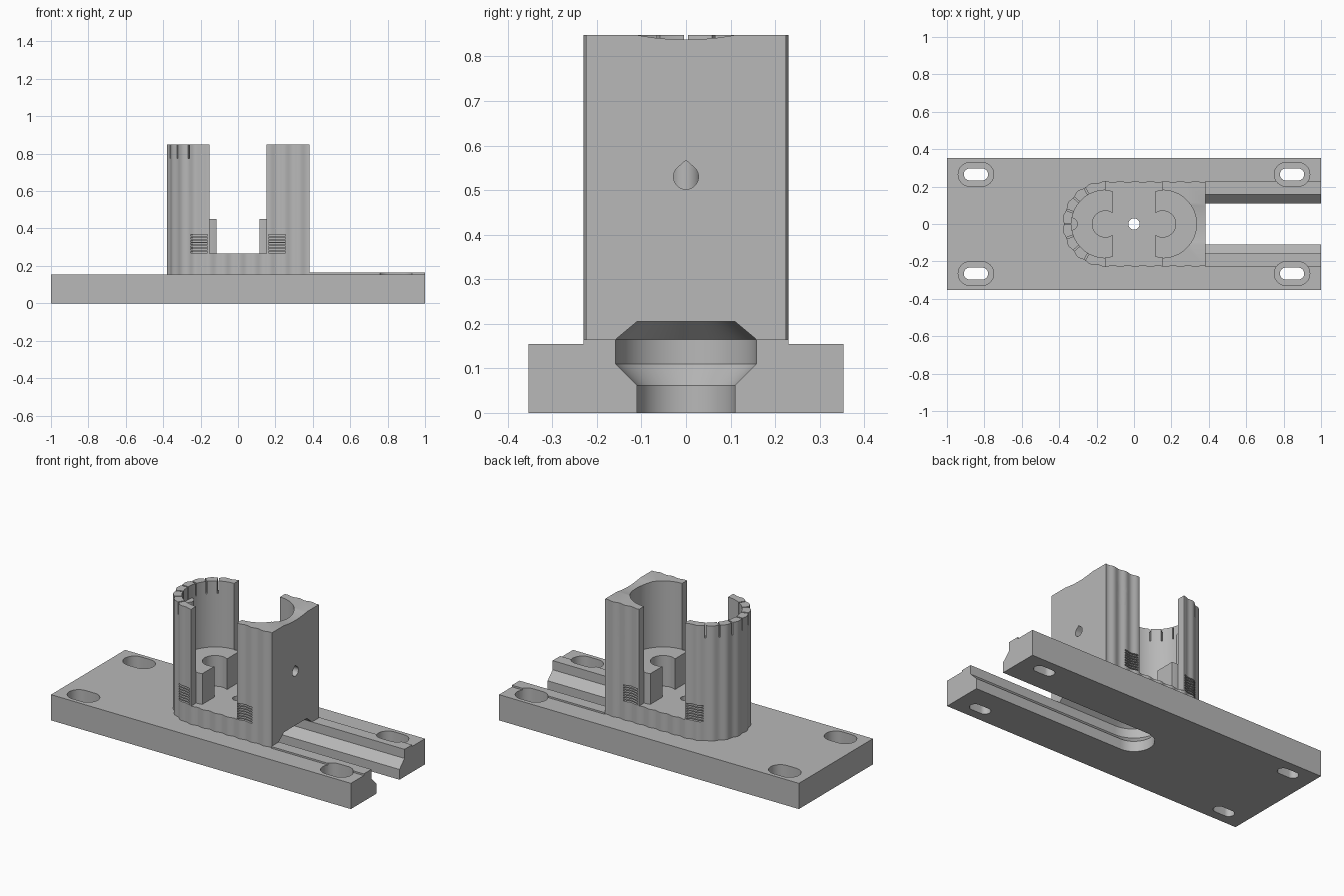
import bpy, bmesh
from math import sin, cos, pi, radians
from mathutils import Matrix, Vector

cube = bpy.data.objects.get("Cube")
if cube:
    bpy.data.objects.remove(cube, do_unlink=True)

GREY = (0.48, 0.48, 0.48, 1)
grey = bpy.data.materials.new("plain_grey")
grey.use_nodes = True
grey.diffuse_color = GREY
grey.node_tree.nodes["Principled BSDF"].inputs["Base Color"].default_value = GREY

PLATE_TOP, FLOOR, CUP_TOP, TOP = 0.155, 0.265, 0.45, 0.848
CX, OUTER, BORE, END = 0.153, 0.23, 0.18, 0.383


# ---- helpers ----
def loft(rings):
    """Closed solid through rings of equal point count."""
    bm = bmesh.new()
    loops = [[bm.verts.new(p) for p in ring] for ring in rings]
    n = len(loops[0])
    for a, b in zip(loops, loops[1:]):
        for i in range(n):
            j = (i + 1) % n
            bm.faces.new((a[i], a[j], b[j], b[i]))
    bm.faces.new(loops[0][::-1])
    bm.faces.new(loops[-1])
    bmesh.ops.recalc_face_normals(bm, faces=bm.faces)
    return bm


def prism(points, z0, z1, matrix=None):
    bm = loft([[(x, y, z) for x, y in points] for z in (z0, z1)])
    if matrix:
        bm.transform(matrix)
    return bm


def box(x0, x1, y0, y1, z0, z1):
    return prism([(x0, y0), (x1, y0), (x1, y1), (x0, y1)], z0, z1)


def circle(x, y, r, n=48):
    return [(x + r * cos(2 * pi * i / n), y + r * sin(2 * pi * i / n)) for i in range(n)]


def stadium(x, y, half_length, r, n=16):
    pts = []
    for side in (1, -1):
        for i in range(n + 1):
            a = pi * i / n - pi / 2
            pts.append((x + side * (half_length - r + r * cos(a)), y + side * r * sin(a)))
    return pts


def make(name, *solids):
    mesh = bpy.data.meshes.new(name)
    total = bmesh.new()
    for bm in solids:
        part = bpy.data.meshes.new("part")
        bm.to_mesh(part)
        bm.free()
        total.from_mesh(part)
        bpy.data.meshes.remove(part)
    total.to_mesh(mesh)
    total.free()
    obj = bpy.data.objects.new(name, mesh)
    bpy.context.collection.objects.link(obj)
    mesh.materials.append(grey)
    return obj


def boolean(target, operation, *solids):
    tool = make("cutter", *solids)
    tool.hide_render = True
    mod = target.modifiers.new("boolean", 'BOOLEAN')
    mod.operation, mod.solver, mod.object = operation, 'EXACT', tool
    bpy.context.view_layer.objects.active = target
    bpy.ops.object.modifier_apply(modifier=mod.name)
    bpy.data.objects.remove(tool, do_unlink=True)


def cut(target, *solids):
    boolean(target, 'DIFFERENCE', *solids)


def slot_cutter():
    """Chamfered sliding channel, round at the inner end."""
    rings = []
    for z, r in ((-0.05, 0.11), (0.062, 0.11), (0.11, 0.158), (0.165, 0.158), (0.205, 0.11)):
        arc = [(-r * sin(pi * i / 24), r * cos(pi * i / 24), z) for i in range(25)]
        rings.append([(1.1, r, z)] + arc + [(1.1, -r, z)])
    return loft(rings)


# ---- base plate with raised rails ----
base = make("base_plate", box(-1, 1, -0.353, 0.353, 0, PLATE_TOP))
boolean(base, 'UNION', *[box(END, 1, min(s * 0.12, s * OUTER), max(s * 0.12, s * OUTER), 0.1, 0.165)
                         for s in (1, -1)])
cut(base, slot_cutter())
corners = [(sx * 0.845, sy * 0.265) for sx in (1, -1) for sy in (1, -1)]
cut(base, *[prism(stadium(x, y, 0.095, 0.064), 0.05, 0.3) for x, y in corners])
cut(base, *[prism(stadium(x, y, 0.065, 0.032), -0.1, 0.1) for x, y in corners])

# ---- tower: fluted outline, flat at one end and round at the other ----
ARC = OUTER * pi / 2
STEP = OUTER * radians(20)


def outline_half(n=110):
    """Half outline from the middle of the round end to the flat end."""
    pts = []
    length = ARC + END + CX
    for i in range(n + 1):
        d = length * i / n
        r = OUTER - 0.004 * (1 + cos(2 * pi * d / STEP))
        if d < ARC:
            a = pi - d / OUTER
            pts.append((-CX + r * cos(a), r * sin(a)))
        else:
            pts.append((d - ARC - CX, r))
    return pts


half = outline_half()
tower = make("tower", prism(half + [(x, -y) for x, y in half[:0:-1]], PLATE_TOP, TOP))
cut(tower, box(-CX, CX, -0.4, 0.4, FLOOR, 1))

# ---- cups inside the two tower halves ----
boolean(tower, 'UNION', *[prism(circle(s * CX, 0, BORE, 64), 0.23, CUP_TOP + 0.01) for s in (1,)])
boolean(tower, 'UNION', *[prism(circle(-CX, 0, BORE, 64), 0.235, CUP_TOP + 0.01)])
cut(tower, box(-0.115, 0.115, -0.4, 0.4, FLOOR, 1))
for s in (1, -1):
    cut(tower, prism(circle(s * CX, 0, BORE + 0.001, 64), CUP_TOP, 1))
    cut(tower, prism(circle(s * CX, 0, 0.07), FLOOR, 1))
cut(tower, slot_cutter())
cut(tower, prism(circle(0, 0, 0.03, 32), 0.15, 0.4))

# ---- notches around the rim of the round end ----
notches = []
for k in range(-3, 4):
    m = Matrix.Translation((-CX, 0, 0)) @ Matrix.Rotation(pi + radians(20 * k), 4, 'Z')
    notch = box(0.16, 0.26, -0.004, 0.004, TOP - 0.075, 1)
    notch.transform(m)
    notches.append(notch)
cut(tower, *notches)

# ---- stacked grip grooves on both sides ----
grooves = []
for sx in (1, -1):
    for sy in (1, -1):
        for k in range(7):
            z = FLOOR + 0.004 + k * 0.015
            x0, x1 = sorted((sx * 0.162, sx * 0.255))
            y0, y1 = sorted((sy * 0.195, sy * 0.26))
            grooves.append(box(x0, x1, y0, y1, z, z + 0.008))
cut(tower, *grooves)

# ---- teardrop hole and shallow dip through the flat wall ----
ALONG_X = Matrix(((0, 0, 1, 0), (1, 0, 0, 0), (0, 1, 0, 0), (0, 0, 0, 1)))
drop = [(0.028 * cos(a), 0.53 + 0.028 * sin(a))
        for a in [radians(45 - 270 * i / 24) for i in range(25)]] + [(0, 0.567)]
cut(tower, prism(drop, 0.25, 0.5, ALONG_X))
cut(tower, prism(circle(0, TOP + 0.6, 0.61, 160), 0.3, 0.5, ALONG_X))

# ---- round sockets in the rear side ----
ALONG_Y = Matrix(((1, 0, 0, 0), (0, 0, 1, 0), (0, 1, 0, 0), (0, 0, 0, 1)))
cut(tower, *[prism(circle(0.27, z, 0.045, 32), 0.165, 0.3, ALONG_Y) for z in (0.19, 0.68)])

# ---- key rib on the inside of the round wall ----
rib_profile = [(-CX - BORE - 0.003 + 0.035 * cos(a), 0.035 * sin(a))
               for a in [pi * i / 16 - pi / 2 for i in range(17)]]
rib = make("key_rib", prism(rib_profile, CUP_TOP, 0.77))

for obj in (base, tower, rib):
    bpy.ops.object.select_all(action='DESELECT')
    obj.select_set(True)
    bpy.context.view_layer.objects.active = obj
    bpy.ops.object.shade_smooth_by_angle(angle=radians(28))
